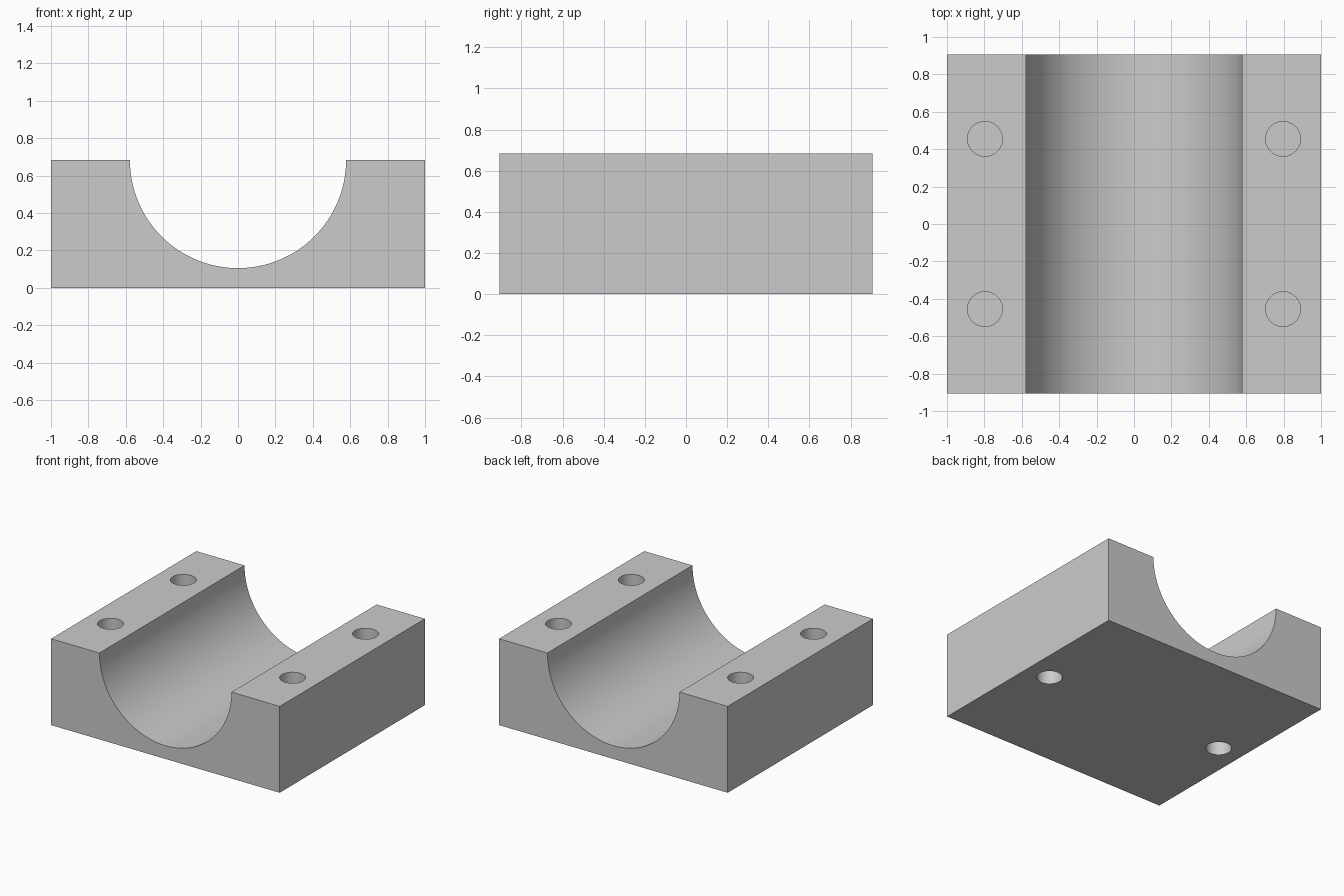
import bpy
import bmesh
from math import cos, pi, radians, sin

HALF_X, HALF_Y, HEIGHT = 1.0, 0.907, 0.683
BORE_R = 0.578
HOLE_R, HOLE_DEPTH, HOLE_X, HOLE_Y = 0.093, 0.4, 0.797, 0.455

default = bpy.data.objects.get("Cube")
if default:
    bpy.data.objects.remove(default, do_unlink=True)

# Plain grey finish
colour = (0.6, 0.6, 0.6, 1)
grey = bpy.data.materials.new("plain_grey")
grey.use_nodes = True
grey.diffuse_color = colour
grey.node_tree.nodes["Principled BSDF"].inputs["Base Color"].default_value = colour


def add_object(name, bm):
    bmesh.ops.recalc_face_normals(bm, faces=bm.faces)
    mesh = bpy.data.meshes.new(name)
    bm.to_mesh(mesh)
    bm.free()
    mesh.materials.append(grey)
    obj = bpy.data.objects.new(name, mesh)
    bpy.context.collection.objects.link(obj)
    return obj


# Block with a half-round saddle, extruded from front to back
steps = 64
profile = [(-HALF_X, HEIGHT), (-HALF_X, 0), (HALF_X, 0), (HALF_X, HEIGHT)]
profile += [(BORE_R * cos(pi * i / steps), HEIGHT - BORE_R * sin(pi * i / steps))
            for i in range(steps + 1)]
bm = bmesh.new()
face = bm.faces.new([bm.verts.new((x, -HALF_Y, z)) for x, z in profile])
extruded = bmesh.ops.extrude_face_region(bm, geom=[face], use_keep_orig=True)
moved = [v for v in extruded["geom"] if isinstance(v, bmesh.types.BMVert)]
bmesh.ops.translate(bm, verts=moved, vec=(0, 2 * HALF_Y, 0))
block = add_object("saddle_block", bm)

# Blind holes: four from the top, two from the underside
bm = bmesh.new()
for side in (-1, 1):
    for y, z in ((-HOLE_Y, HEIGHT), (HOLE_Y, HEIGHT), (0, 0)):
        made = bmesh.ops.create_cone(bm, cap_ends=True, segments=48, radius1=HOLE_R,
                                     radius2=HOLE_R, depth=2 * HOLE_DEPTH)
        bmesh.ops.translate(bm, verts=made["verts"], vec=(side * HOLE_X, y, z))
cutter = add_object("hole_cutter", bm)
cutter.hide_render = True

cut = block.modifiers.new("bolt_holes", "BOOLEAN")
cut.operation = "DIFFERENCE"
cut.solver = "EXACT"
cut.object = cutter
bpy.ops.object.select_all(action="DESELECT")
bpy.context.view_layer.objects.active = block
block.select_set(True)
bpy.ops.object.modifier_apply(modifier=cut.name)
bpy.data.objects.remove(cutter, do_unlink=True)

# Smooth bore and hole walls, crisp edges
bpy.ops.object.shade_smooth_by_angle(angle=radians(30))
